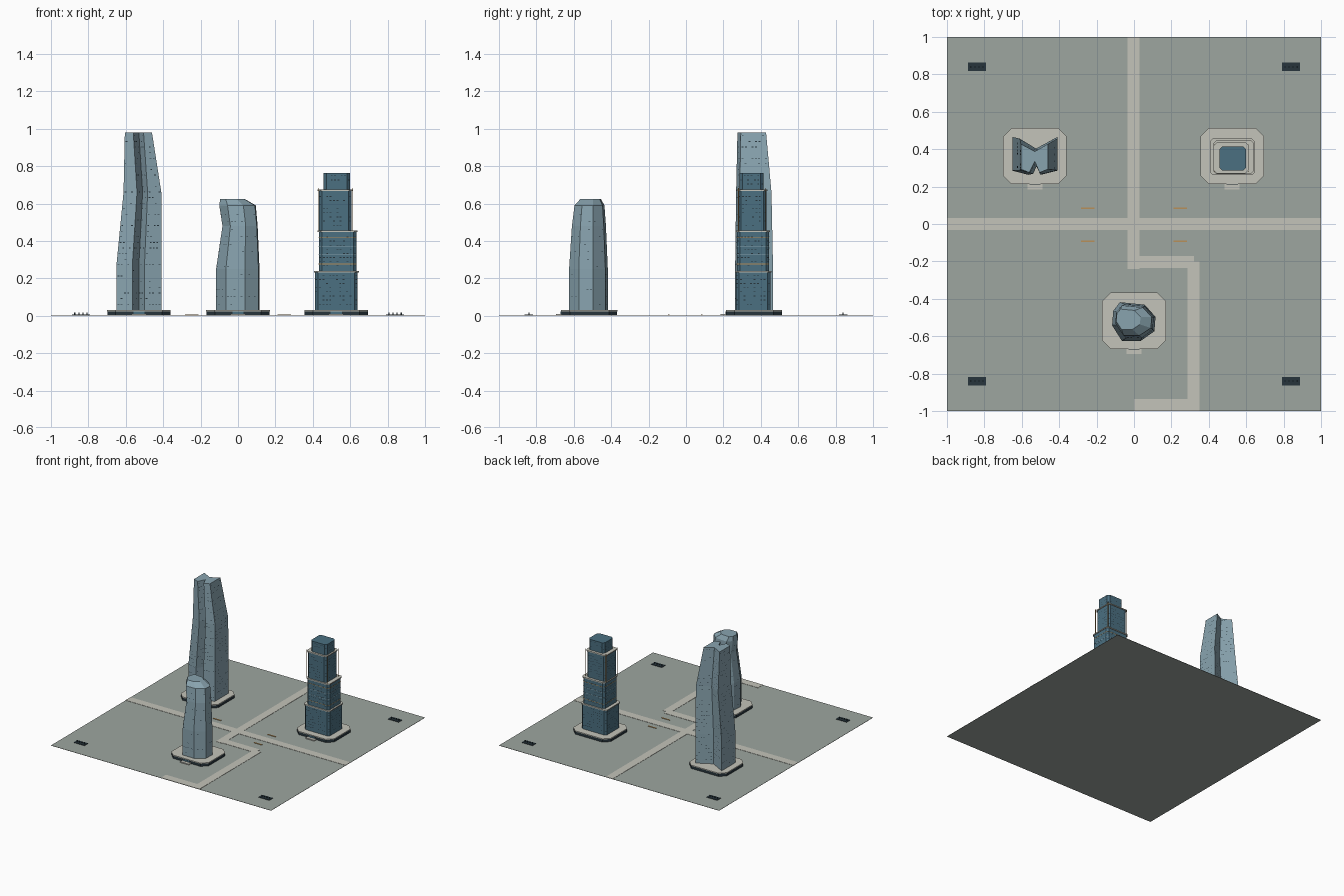
import bpy, random
from mathutils import Vector

if "Cube" in bpy.data.objects:
    bpy.data.objects.remove(bpy.data.objects["Cube"])

random.seed(4)


def mat(name, r, g, b):
    m = bpy.data.materials.new(name)
    m.diffuse_color = (r, g, b, 1)
    m.use_nodes = True
    m.node_tree.nodes["Principled BSDF"].inputs["Base Color"].default_value = m.diffuse_color
    return m


LAWN = mat("lawn", .34, .38, .35)
STONE = mat("stone", .55, .55, .49)
GLASS = mat("pale_glass", .25, .37, .43)
BLUE = mat("deep_glass", .07, .16, .22)
DARK = mat("dark", .02, .035, .045)
AMBER = mat("amber", .48, .28, .10)


def mesh(name, verts, faces, m):
    me = bpy.data.meshes.new(name)
    me.from_pydata(verts, [], faces)
    me.materials.append(m)
    ob = bpy.data.objects.new(name, me)
    bpy.context.collection.objects.link(ob)
    return ob


def loft(name, sections, m):
    """Closed solid through (z, outline) sections; outlines run anticlockwise."""
    n = len(sections[0][1])
    verts = [(x, y, z) for z, pts in sections for x, y in pts]
    faces = [(k * n + i, k * n + (i + 1) % n, (k + 1) * n + (i + 1) % n, (k + 1) * n + i)
             for k in range(len(sections) - 1) for i in range(n)]
    faces += [tuple(reversed(range(n))), tuple(range(len(verts) - n, len(verts)))]
    return mesh(name, verts, faces, m)


def box(name, x0, x1, y0, y1, z0, z1, m):
    p = [(x0, y0), (x1, y0), (x1, y1), (x0, y1)]
    return loft(name, [(z0, p), (z1, p)], m)


def octagon(x0, x1, y0, y1, c):
    return [(x0 + c, y0), (x1 - c, y0), (x1, y0 + c), (x1, y1 - c),
            (x1 - c, y1), (x0 + c, y1), (x0, y1 - c), (x0, y0 + c)]


def outline_at(sections, z):
    for (za, a), (zb, b) in zip(sections, sections[1:]):
        if za <= z <= zb:
            t = (z - za) / (zb - za)
            return [Vector(p).lerp(Vector(q), t) for p, q in zip(a, b)]


def band(name, sections, z, h, m, grow=1.006):
    ring = outline_at(sections, z)
    c = sum(ring, Vector((0, 0))) / len(ring)
    ring = [tuple(c + (p - c) * grow) for p in ring]
    loft(name, [(z, ring), (z + h, ring)], m)


def windows(name, sections, m, step, chance, w=.010, h=.004):
    """Small panes scattered in floor rows over every wall."""
    verts, faces = [], []
    z, top = sections[0][0] + .03, sections[-1][0] - .015
    while z < top:
        lo, hi = outline_at(sections, z), outline_at(sections, z + h)
        for i in range(len(lo)):
            j = (i + 1) % len(lo)
            length = (lo[j] - lo[i]).length
            d = (lo[j] - lo[i]) / length
            out = Vector((d.y, -d.x)) * .0008
            for k in range(int(length / .018)):
                if random.random() > chance:
                    continue
                u, v = (.006 + k * .018) / length, (.006 + k * .018 + w) / length
                if v > .97:
                    continue
                s = len(verts)
                for ring, t, zz in ((lo, u, z), (lo, v, z), (hi, v, z + h), (hi, u, z + h)):
                    p = ring[i].lerp(ring[j], t) + out
                    verts.append((p.x, p.y, zz))
                faces.append((s, s + 1, s + 2, s + 3))
        z += step
    mesh(name, verts, faces, m)


# Ground and paths
box("ground", -1, 1, -1, 1, 0, .002, LAWN)
for i, r in enumerate([(-1, 1, -.032, .033), (-.034, .03, .033, 1), (-.034, .03, -.24, -.032),
                       (.03, .32, -.235, -.17), (.285, .35, -.935, -.2), (0, .35, -1, -.935)]):
    box(f"path_{i}", *r, .002, .004, STONE)

# Amber benches and corner planters
for sx in (-1, 1):
    for y in (.083, -.093):
        box("bench", sx * .248 - .036, sx * .248 + .036, y - .004, y + .004, .002, .006, AMBER)
    for sy in (-1, 1):
        x, y = sx * .84, sy * .84
        box("planter", x - .048, x + .048, y - .023, y + .023, .002, .006, DARK)
        for k in range(4):
            px = x - .033 + k * .022
            box("planter_post", px - .003, px + .003, y - .003, y + .003, .006, .016, DARK)

# Podiums with a stone deck, entry step and glazed door
for name, cx, cy in (("notched", -.53, .363), ("faceted", 0, -.517), ("tiered", .525, .363)):
    for part, g, z0, z1, m in (("base", 0, .002, .024, DARK), ("deck", .001, .024, .030, STONE)):
        p = octagon(cx - .169 - g, cx + .169 + g, cy - .149 - g, cy + .149 + g, .045)
        loft(f"{name}_podium_{part}", [(z0, p), (z1, p)], m)
    box(f"{name}_step", cx - .04, cx + .04, cy - .178, cy - .149, .002, .010, STONE)
    box(f"{name}_door", cx - .03, cx + .03, cy - .153, cy - .148, .004, .023, BLUE)

# Tall tower with a deep notch in the front and the back


def notched(l, f1, n, f2, r, y0, y1, yn, y2, yb):
    return [(l, y0), (f1, y1), (n, yn), (f2, y1), (r, y0), (r, y2), (n, yb), (l, y2)]


low = notched(-.65, -.565, -.53, -.50, -.41, .285, .263, .325, .465, .40)
tall = [(.03, low), (.27, low),
        (.66, notched(-.612, -.54, -.51, -.483, -.41, .287, .268, .33, .457, .395)),
        (.98, notched(-.605, -.56, -.53, -.505, -.46, .293, .275, .335, .428, .388))]
loft("notched_tower", tall, GLASS)
windows("notched_tower_windows", tall, DARK, .03, .3)

# Short faceted tower with a sloped crown
UNIT = [(-1, -.2), (-.55, -1), (.32, -1), (.95, -.5), (1, .24), (.5, .87), (-.64, 1), (-.95, .55)]


def facet(x0, x1, y0, y1):
    return [((x0 + x1) / 2 + u * (x1 - x0) / 2, (y0 + y1) / 2 + v * (y1 - y0) / 2) for u, v in UNIT]


short = [(.03, facet(-.117, .115, -.625, -.418)), (.25, facet(-.117, .115, -.625, -.418)),
         (.48, facet(-.083, .105, -.61, -.428)), (.59, facet(-.10, .095, -.596, -.436)),
         (.625, facet(-.095, .035, -.564, -.455))]
loft("faceted_tower", short, GLASS)
windows("faceted_tower_windows", short[:4], DARK, .04, .25)

# Stepped tower: tiers, windows, collars and corner rods
tiers = [(.03, .235, .412, .640, .267, .451), (.235, .452, .432, .633, .272, .444),
         (.452, .672, .432, .606, .277, .430), (.672, .762, .456, .600, .287, .415)]
for i, (z0, z1, x0, x1, y0, y1) in enumerate(tiers):
    p = octagon(x0, x1, y0, y1, .016)
    secs = [(z0, p), (z1, p)]
    loft(f"tier_{i}", secs, BLUE)
    windows(f"tier_{i}_windows", secs, DARK, .022, .45)
    if i == 1:
        for z, m in ((.275, AMBER), (.325, GLASS), (.37, GLASS), (.415, AMBER)):
            band("floor_band", secs, z, .003, m, 1.012)
    if i < 3:
        c = octagon(x0 - .006, x1 + .006, y0 - .006, y1 + .006, .016)
        loft(f"collar_{i}", [(z1 - .004, c), (z1 + .004, c)], STONE)
    if i == 2:
        for x in (x0 - .003, x1 + .008):
            for y in (y0 + .004, y1 - .004):
                box("corner_rod", x - .002, x + .002, y - .002, y + .002, z0, z1 + .01, AMBER)
